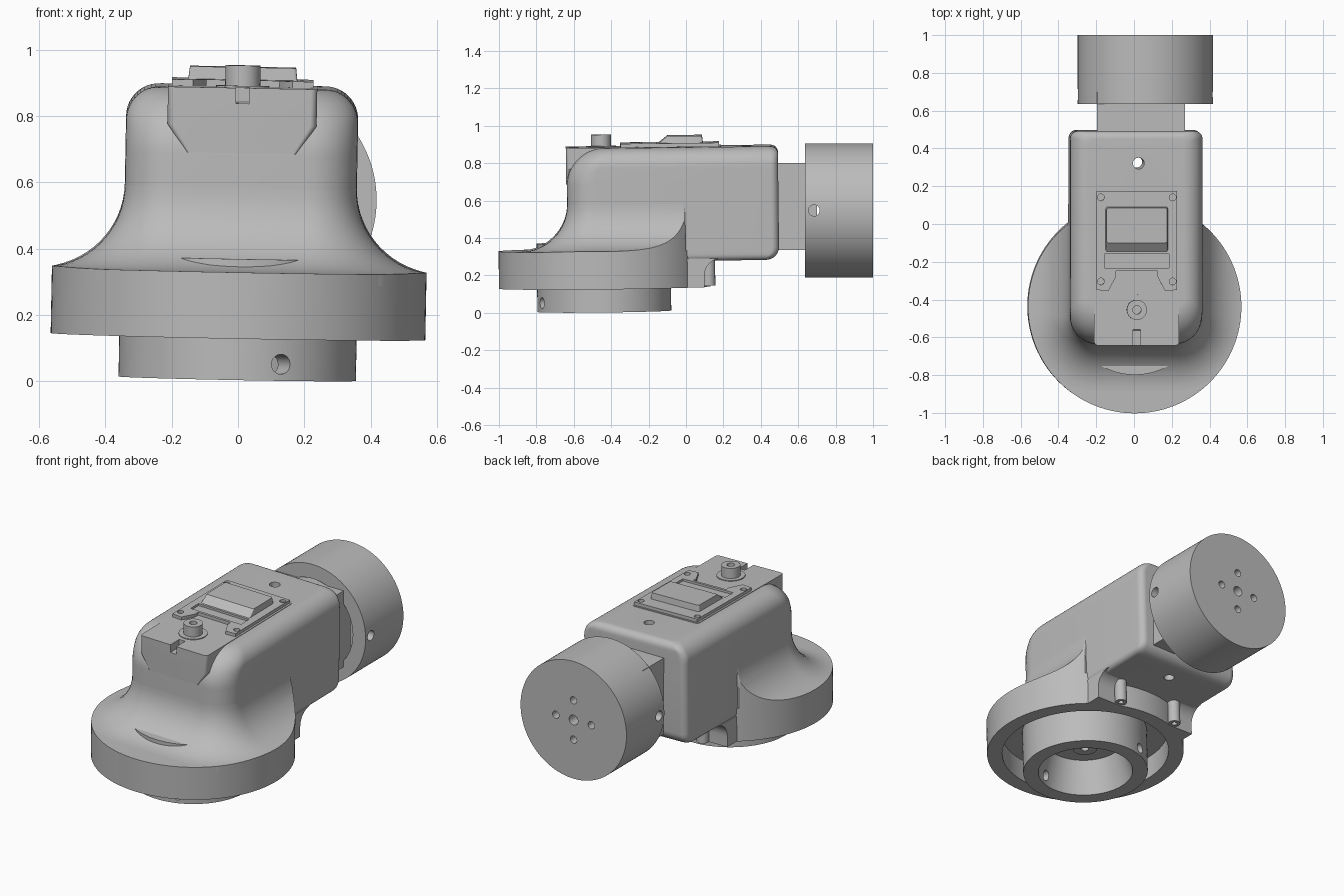
import bpy
import bmesh
from math import sin, cos, pi, sqrt, radians
from mathutils import Matrix, Vector

if "Cube" in bpy.data.objects:
    bpy.data.objects.remove(bpy.data.objects["Cube"], do_unlink=True)

grey = bpy.data.materials.new("grey_plastic")
grey.use_nodes = True
GREY = (0.5, 0.5, 0.5, 1)
grey.diffuse_color = GREY
grey.node_tree.nodes["Principled BSDF"].inputs["Base Color"].default_value = GREY

# The housing leans slightly about the middle of its flange
AXIS_Y = -0.435
pivot = Vector((0, AXIS_Y, 0.14))
LEAN = (Matrix.Translation(pivot) @ Matrix.Rotation(0.019, 4, 'Y')
        @ Matrix.Rotation(0.012, 4, 'X') @ Matrix.Translation(-pivot))


def loft(name, rings):
    """Solid through a stack of equal-length closed rings."""
    bm = bmesh.new()
    rows = [[bm.verts.new(p) for p in ring] for ring in rings]
    n = len(rows[0])
    for a, b in zip(rows, rows[1:]):
        for i in range(n):
            j = (i + 1) % n
            bm.faces.new((a[i], a[j], b[j], b[i]))
    bm.faces.new(rows[0][::-1])
    bm.faces.new(rows[-1])
    bmesh.ops.recalc_face_normals(bm, faces=bm.faces)
    mesh = bpy.data.meshes.new(name)
    bm.to_mesh(mesh)
    bm.free()
    mesh.materials.append(grey)
    obj = bpy.data.objects.new(name, mesh)
    bpy.context.collection.objects.link(obj)
    return obj


def outline(z, x, y0, y1, rf=0.01, rb=0.01, n=10):
    """Rounded rectangle with its own front and back corner radii."""
    pts = []
    for sx, y, r, start in ((1, y1, rb, 0), (-1, y1, rb, 90),
                            (-1, y0, rf, 180), (1, y0, rf, 270)):
        cx = sx * (x - r)
        cy = y - r if y == y1 else y + r
        for i in range(n + 1):
            a = radians(start + 90 * i / n)
            pts.append((cx + r * cos(a), cy + r * sin(a), z))
    return pts


def box(name, x0, x1, y0, y1, z0, z1):
    return loft(name, [[(x0, y0, z), (x1, y0, z), (x1, y1, z), (x0, y1, z)]
                       for z in (z0, z1)])


def rod(name, x, y, z0, z1, r0, r1=None, n=32):
    rings = [[(x + r * cos(2 * pi * i / n), y + r * sin(2 * pi * i / n), z)
              for i in range(n)] for z, r in ((z0, r0), (z1, r1 or r0))]
    return loft(name, rings)


def boolean(obj, cutter, op='DIFFERENCE'):
    mod = obj.modifiers.new("cut", 'BOOLEAN')
    mod.operation, mod.solver, mod.object = op, 'EXACT', cutter
    bpy.context.view_layer.objects.active = obj
    bpy.ops.object.modifier_apply(modifier=mod.name)
    bpy.data.objects.remove(cutter, do_unlink=True)


def finish(obj, matrix=LEAN):
    obj.data.transform(matrix)
    bpy.ops.object.select_all(action='DESELECT')
    obj.select_set(True)
    bpy.context.view_layer.objects.active = obj
    bpy.ops.object.shade_smooth_by_angle(angle=radians(30))


def fillet(r, h):
    """Inset of a quarter round of radius r at distance h below its end."""
    return r - sqrt(max(0, r * r - (r - h) ** 2)) if h < r else 0


# Main housing, with a broad round at its front top edge
TOP, BOTTOM, HALF, FRONT, BACK, CORNER = 0.884, 0.278, 0.35, -0.63, 0.5, 0.15
levels = [BOTTOM + 0.07 * (1 - cos(pi / 2 * i / 8)) for i in range(9)]
levels += [TOP - 0.2 * (1 - sin(pi / 2 * i / 18)) for i in range(19)]
rings = []
for z in levels:
    up, down = TOP - z, z - BOTTOM
    side = fillet(0.1, up) + fillet(0.03, down)
    rings.append(outline(z, HALF - side, FRONT + fillet(0.2, up),
                         BACK - fillet(0.04, up) - fillet(0.07, down),
                         CORNER - side, 0.04))
housing = loft("housing", rings)
boolean(housing, rod("hole", 0.01, 0.33, 0.2, 1, 0.03))
finish(housing)

# Concave skirt flowing from the housing to the round flange
COVE, FLANGE_TOP, RADIUS = 0.25, 0.335, 0.565
rings = [outline(0.3, HALF + COVE, FRONT - COVE, 0, CORNER + COVE)]
for i in range(17):
    a = pi / 2 * i / 16
    out = COVE * (1 - sin(a))
    rings.append(outline(FLANGE_TOP + COVE * (1 - cos(a)), HALF + out,
                         FRONT - out, 0, CORNER + out))
skirt = loft("skirt", rings)
boolean(skirt, rod("trim", 0, AXIS_Y, 0.1, 0.8, RADIUS, n=128), 'INTERSECT')
finish(skirt)

# Flange, hollow from below
flange = rod("flange", 0, AXIS_Y, 0.135, FLANGE_TOP, RADIUS, n=128)
boolean(flange, rod("hollow", 0, AXIS_Y, 0, 0.27, 0.478, n=128))
finish(flange)

# Rear webs and screw bosses under the housing
web = [(-0.03, 0.135), (0.1, 0.135)]
web += [(0.19 - 0.09 * cos(pi / 2 * i / 8), 0.2 + 0.09 * sin(pi / 2 * i / 8))
        for i in range(9)] + [(-0.03, 0.29)]
for side, label in ((1, "left"), (-1, "right")):
    part = loft(label + "_rear_web",
                [[(side * x, y, z) for y, z in web] for x in (0.17, HALF)])
    boolean(part, rod("hollow", 0, AXIS_Y, 0, 0.27, 0.478, n=128))
    finish(part)
    boss = rod(label + "_boss", side * 0.2, 0.122, 0.142, 0.3, 0.035)
    boolean(boss, rod("hole", side * 0.2, 0.122, 0.1, 0.2, 0.016))
    finish(boss)

# Motor case set into the housing top
case = loft("motor_case", [
    outline(0.69, 0.165, -0.634, 0.195, 0.01, 0.02),
    outline(0.775, 0.225, -0.634, 0.195, 0.02, 0.02),
    outline(0.887, 0.225, -0.634, 0.195, 0.02, 0.02)])
boolean(case, box("slot", -0.02, 0.02, -0.7, -0.55, 0.84, 1))
finish(case)

# Raised motor cover with a notch at its front
half = [(0.213, 0.185), (0.213, -0.34), (0.15, -0.345), (0.11, -0.27), (0.11, -0.24)]
shape = half + [(-x, y) for x, y in reversed(half)]
cover = loft("motor_cover", [[(x, y, z) for x, y in shape] for z in (0.87, 0.906)])
boolean(cover, box("recess", -0.17, 0.17, -0.225, -0.15, 0.893, 1))
for x in (-0.19, 0.19):
    for y in (-0.295, 0.15):
        boolean(cover, rod("screw_hole", x, y, 0.89, 1, 0.018, n=20))
finish(cover)
finish(loft("cover_block", [outline(0.9, 0.165, -0.145, 0.1),
                            outline(0.943, 0.16, -0.09, 0.095)]))

# Pivot post at the front of the case
finish(rod("post_washer", 0, -0.445, 0.88, 0.892, 0.08))
post = rod("pivot_post", 0, -0.445, 0.87, 0.953, 0.053)
boolean(post, rod("hole", 0, -0.445, 0.92, 1, 0.022))
finish(post)


def joint_cup(name, matrix):
    """Round coupling: open at local z = 0, drilled end plate at the far end."""
    length, r = 0.365, 0.358
    cup = rod(name, 0, 0, 0, length, r, n=128)
    boolean(cup, rod("bore", 0, 0, -0.1, 0.2, 0.297, 0.22, n=64))
    cross = rod("cross_hole", 0, 0, -0.5, 0.5, 0.03)
    cross.data.transform(Matrix.Translation((0, 0, 0.05)) @ Matrix.Rotation(pi / 2, 4, 'Y'))
    boolean(cup, cross)
    boolean(cup, rod("centre_hole", 0, 0, 0.3, 0.5, 0.03))
    for i in range(4):
        a = pi / 2 * i
        boolean(cup, rod("plate_hole", 0.12 * cos(a), 0.12 * sin(a), 0.3, 0.5, 0.022))
    finish(cup, matrix)
    hub = rod(name + "_hub", 0, 0, 0.15, 0.21, 0.07)
    boolean(hub, rod("hole", 0, 0, 0.1, 0.19, 0.022))
    finish(hub, matrix)


# Lower coupling beneath the flange, and the rear one on its neck
joint_cup("lower_joint", LEAN @ Matrix.Translation((0, AXIS_Y - 0.003, 0.008))
          @ Matrix.Rotation(radians(-68.5), 4, 'Z'))
joint_cup("rear_joint", Matrix.Translation((0.06, 0.635, 0.547))
          @ Matrix.Rotation(-pi / 2, 4, 'X'))
finish(box("neck", -0.195, 0.27, 0.45, 0.7, 0.335, 0.8), Matrix())
